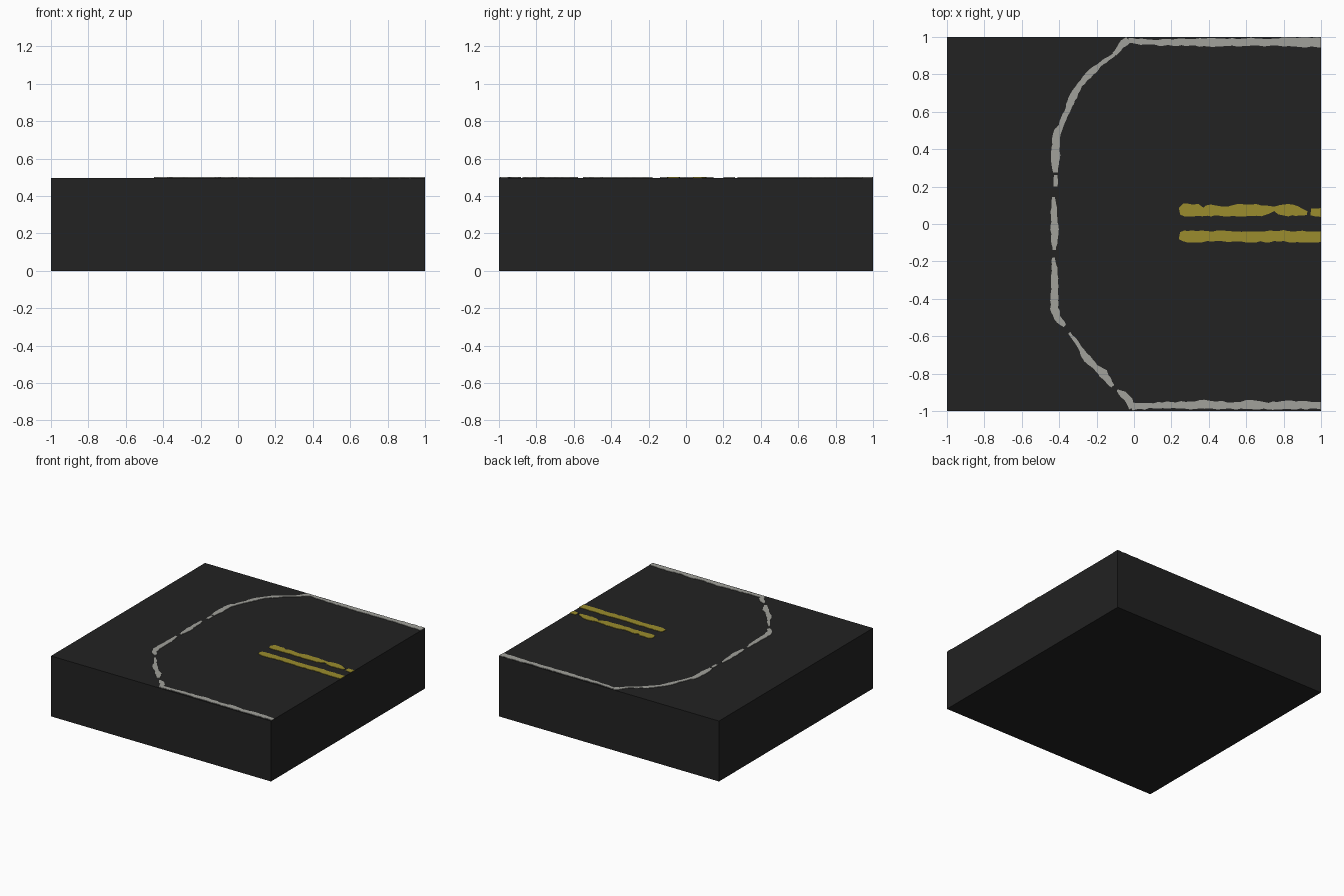
import bpy, bmesh, math, random
from mathutils import Vector

random.seed(4)
TOP, PAINT = 0.4965, 0.5


def material(name, rgb):
    m = bpy.data.materials.new(name)
    m.diffuse_color = (*rgb, 1)
    return m


asphalt = material("asphalt", (0.0160, 0.0160, 0.0160))
white = material("worn white paint", (0.355, 0.355, 0.325))
yellow = material("worn yellow paint", (0.325, 0.262, 0.026))


def finish(bm, name, mat):
    bmesh.ops.recalc_face_normals(bm, faces=bm.faces)
    me = bpy.data.meshes.new(name)
    bm.to_mesh(me)
    bm.free()
    me.materials.append(mat)
    ob = bpy.data.objects.new(name, me)
    bpy.context.collection.objects.link(ob)
    return ob


def clamp(v):
    return max(-1.0, min(1.0, v))


def worn_strip(name, path, mat, wear=0.004, step=0.025):
    """Thin painted plate along (x, y, half_width) points, with ragged edges."""
    samples = []
    for i, (a, b) in enumerate(zip(path, path[1:])):
        a, b = Vector(a), Vector(b)
        n = max(1, round((b - a).length / step))
        samples += [a.lerp(b, k / n) for k in range(n)]
    samples.append(Vector(path[-1]))
    bm = bmesh.new()
    rows = []
    for i, s in enumerate(samples):
        d = samples[min(i + 1, len(samples) - 1)] - samples[max(i - 1, 0)]
        side = Vector((-d.y, d.x)).normalized()
        row = []
        for sign in (1, -1):
            w = s.z + random.uniform(-wear, wear)
            x, y = clamp(s.x + side.x * sign * w), clamp(s.y + side.y * sign * w)
            row += [bm.verts.new((x, y, PAINT)), bm.verts.new((x, y, TOP))]
        rows.append(row)
    for a, b in zip(rows, rows[1:]):
        for p, q in ((0, 2), (2, 3), (3, 1), (1, 0)):
            bm.faces.new((a[p], a[q], b[q], b[p]))
    for r in (rows[0], rows[-1]):
        bm.faces.new((r[0], r[1], r[3], r[2]))
    return finish(bm, name, mat)


# Road block
bm = bmesh.new()
bmesh.ops.create_cube(bm, size=1)
bmesh.ops.scale(bm, vec=(2, 2, TOP), verts=bm.verts)
bmesh.ops.translate(bm, vec=(0, 0, TOP / 2), verts=bm.verts)
finish(bm, "road_block", asphalt)

# White lines along both road edges
worn_strip("edge_line_back", [(-0.03, 0.982, 0.016), (0.06, 0.972, 0.014),
           (0.4, 0.970, 0.021), (0.65, 0.972, 0.021), (0.74, 0.97, 0.018),
           (0.8, 0.975, 0.025), (1, 0.972, 0.025)], white)
worn_strip("edge_line_front", [(-0.01, -0.975, 0.020), (0.08, -0.972, 0.016),
           (0.4, -0.965, 0.023), (0.52, -0.971, 0.019), (0.62, -0.967, 0.023),
           (0.72, -0.972, 0.018), (0.84, -0.967, 0.022), (1, -0.973, 0.017)], white)

# Broken white curve around the dead end
curve = [
    [(-0.03, 0.985, 0.020), (-0.07, 0.955, 0.018), (-0.105, 0.908, 0.010)],
    [(-0.105, 0.908, 0.008), (-0.17, 0.862, 0.011), (-0.23, 0.81, 0.019),
     (-0.29, 0.745, 0.014), (-0.325, 0.685, 0.021), (-0.36, 0.60, 0.014),
     (-0.39, 0.525, 0.015), (-0.415, 0.48, 0.021), (-0.42, 0.35, 0.023),
     (-0.42, 0.275, 0.012)],
    [(-0.42, 0.262, 0.010), (-0.42, 0.235, 0.012), (-0.42, 0.20, 0.013)],
    [(-0.433, 0.145, 0.007), (-0.428, 0.09, 0.015), (-0.425, -0.03, 0.021),
     (-0.425, -0.09, 0.016), (-0.425, -0.14, 0.008)],
    [(-0.43, -0.18, 0.007), (-0.425, -0.25, 0.016), (-0.425, -0.35, 0.020),
     (-0.425, -0.45, 0.021), (-0.41, -0.50, 0.020), (-0.37, -0.545, 0.010)],
    [(-0.345, -0.58, 0.006), (-0.30, -0.645, 0.011), (-0.25, -0.72, 0.020),
     (-0.205, -0.765, 0.013), (-0.165, -0.80, 0.025), (-0.115, -0.868, 0.010)],
    [(-0.09, -0.888, 0.006), (-0.055, -0.91, 0.020), (-0.025, -0.945, 0.018),
     (-0.01, -0.985, 0.016)],
]
for i, path in enumerate(curve):
    worn_strip(f"curve_line_{i + 1}", path, white, 0.003, 0.02)

# Double yellow centre line
worn_strip("centre_line_back", [(0.243, 0.07, 0.018), (0.265, 0.074, 0.031),
           (0.34, 0.074, 0.031), (0.37, 0.066, 0.024), (0.41, 0.073, 0.030),
           (0.48, 0.066, 0.024), (0.55, 0.073, 0.030), (0.68, 0.073, 0.030),
           (0.72, 0.075, 0.022), (0.75, 0.080, 0.015), (0.80, 0.073, 0.030),
           (0.85, 0.073, 0.030), (0.89, 0.063, 0.021), (0.925, 0.055, 0.012)],
           yellow)
worn_strip("centre_line_back_end", [(0.945, 0.064, 0.020), (1, 0.062, 0.021)], yellow)
worn_strip("centre_line_front", [(0.243, -0.062, 0.020), (0.265, -0.066, 0.030),
           (0.36, -0.067, 0.030), (0.42, -0.064, 0.027), (0.6, -0.067, 0.029),
           (0.8, -0.065, 0.029), (0.9, -0.067, 0.030), (1, -0.067, 0.031)], yellow)
